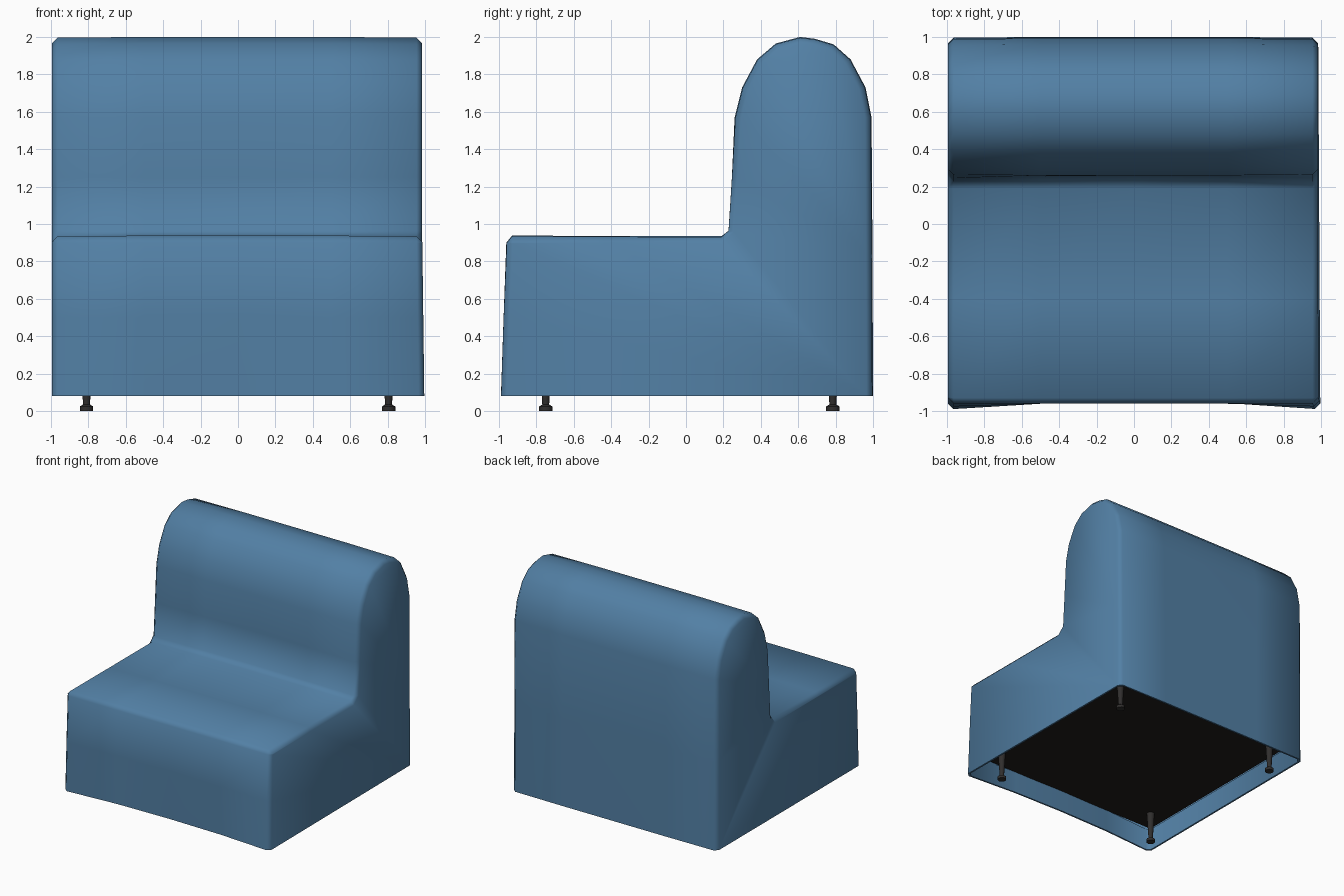
import bpy, bmesh, math
from mathutils import Vector

if "Cube" in bpy.data.objects:
    bpy.data.objects.remove(bpy.data.objects["Cube"])


def material(name, rgb):
    m = bpy.data.materials.new(name)
    m.diffuse_color = (*rgb, 1)
    m.use_nodes = True
    m.node_tree.nodes["Principled BSDF"].inputs["Base Color"].default_value = m.diffuse_color
    return m


blue = material("blue_fabric", (0.085, 0.215, 0.375))
black = material("black_lining", (0.014, 0.012, 0.010))
grey = material("dark_leg", (0.03, 0.028, 0.027))


def make(name, bm, mat, angle=None):
    bmesh.ops.recalc_face_normals(bm, faces=bm.faces)
    me = bpy.data.meshes.new(name)
    bm.to_mesh(me)
    bm.free()
    me.materials.append(mat)
    ob = bpy.data.objects.new(name, me)
    bpy.context.collection.objects.link(ob)
    if angle:
        bpy.context.view_layer.objects.active = ob
        ob.select_set(True)
        bpy.ops.object.shade_smooth_by_angle(angle=math.radians(angle))
        ob.select_set(False)
    return ob


# Side profile (y, z) from the front hem, over seat and back, to the rear hem
BASE = 0.08
profile = [(-0.985, BASE), (-0.975, 0.5), (-0.962, 0.90), (-0.93, 0.938),
           (-0.4, 0.936), (0.19, 0.935), (0.222, 0.965), (0.24, 1.25),
           (0.26, 1.57), (0.30, 1.73), (0.38, 1.88), (0.48, 1.965),
           (0.61, 2.0), (0.69, 1.99), (0.79, 1.96), (0.88, 1.88),
           (0.96, 1.73), (0.992, 1.57), (0.997, 0.85), (1.0, BASE)]


def inset(d):
    """Profile moved inwards by d, hems kept at base height."""
    out = []
    for i, p in enumerate(profile):
        a, b = profile[max(i - 1, 0)], profile[min(i + 1, len(profile) - 1)]
        t = (Vector(b) - Vector(a)).normalized()
        y, z = p[0] + t.y * d, p[1] - t.x * d
        out.append((y, BASE if p[1] == BASE else z))
    return out


# Upholstered cover: softened ends, slightly hollow front
stations = [(-0.995, 0.035), (-0.965, 0.004), (-0.5, 0), (0, 0),
            (0.5, 0), (0.955, 0.004), (0.985, 0.035)]
bm = bmesh.new()
rows = []
for x, d in stations:
    row = []
    hollow = 1 - abs(x) ** 2
    for y, z in inset(d):
        low = max(0, 1 - z / 0.94)
        px = x
        if y < -0.9:
            y += low * (0.04 * hollow - 0.012 * (abs(x) > 0.9))
            px += 0.012 * low * (x > 0.9)
        elif 0.2 < y < 0.3 and z > 0.95:
            y += 0.02 * hollow * (z < 1.3)
        row.append(bm.verts.new((px, y, z)))
    rows.append(row)
for r0, r1 in zip(rows, rows[1:]):
    for i in range(len(profile) - 1):
        bm.faces.new((r0[i], r0[i + 1], r1[i + 1], r1[i]))
for r in (rows[0], rows[-1]):
    # end panels: seat block and back block meet under the crease
    bm.faces.new(r[:7] + [r[18], r[19]])
    bm.faces.new(r[6:19])
# Hem folded inwards and up to the lining
edges = [e for e in bm.edges if e.is_boundary]
for scale, height in ((0.985, BASE), (1.0, 0.275)):
    res = bmesh.ops.extrude_edge_only(bm, edges=edges)["geom"]
    edges = [g for g in res if isinstance(g, bmesh.types.BMEdge)]
    for v in (g for g in res if isinstance(g, bmesh.types.BMVert)):
        v.co.x *= scale
        v.co.y *= scale
        v.co.z = height
make("upholstered_seat_and_back", bm, blue, 65)

# Recessed dark lining underneath
bm = bmesh.new()
bmesh.ops.create_cube(bm, size=1)
for v in bm.verts:
    v.co = Vector((v.co.x * 1.93, v.co.y * 1.91 + 0.015, v.co.z * 0.02 + 0.28))
make("underside_lining", bm, black)


# Screw-in legs with flat feet
def cone(bm, x, y, z0, z1, r0, r1):
    res = bmesh.ops.create_cone(bm, cap_ends=True, segments=12, radius1=r0,
                                radius2=r1, depth=z1 - z0)
    bmesh.ops.translate(bm, verts=res["verts"], vec=(x, y, (z0 + z1) / 2))


for side, x in (("left", -0.81), ("right", 0.805)):
    for end, y in (("front", -0.75), ("back", 0.785)):
        bm = bmesh.new()
        cone(bm, x, y, 0, 0.024, 0.036, 0.036)
        cone(bm, x, y, 0.024, 0.034, 0.036, 0.02)
        cone(bm, x, y, 0.03, 0.28, 0.018, 0.034)
        make(f"{end}_{side}_leg", bm, grey, 35)
